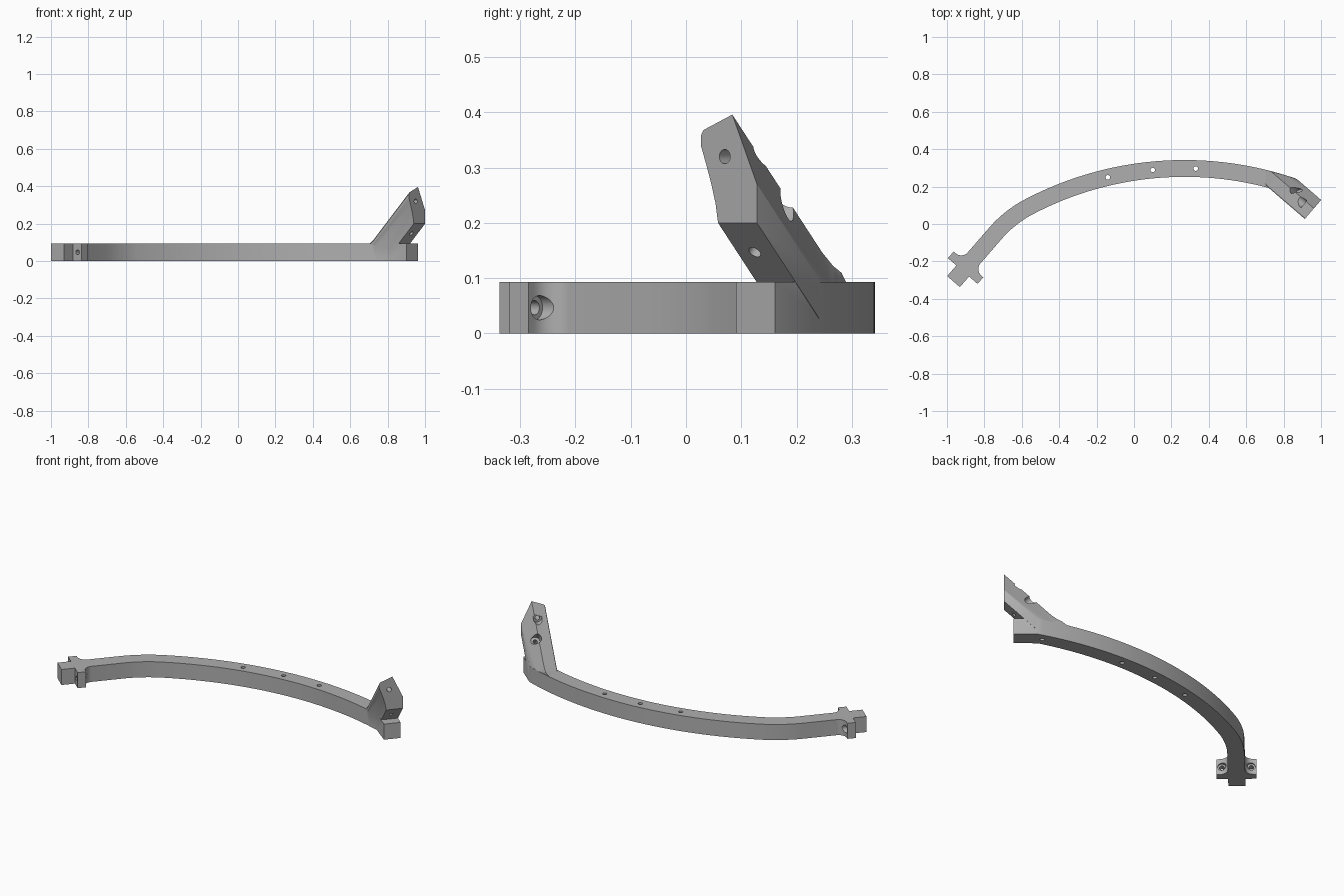
import bpy, bmesh, math
from mathutils import Vector

cube = bpy.data.objects.get("Cube")
if cube:
    bpy.data.objects.remove(cube, do_unlink=True)

HEIGHT, HALF = 0.093, 0.045
ARC_X, ARC_Y, RADIUS = 0.27, -1.493, 1.79
END = Vector((-0.965, -0.308))          # outer end of the straight section
U = Vector((0.656, 0.755))              # along the straight section
V = Vector((0.755, -0.656))             # across it

grey = bpy.data.materials.new("plain_grey")
grey.use_nodes = True
grey.diffuse_color = (0.43, 0.43, 0.43, 1)
grey.node_tree.nodes["Principled BSDF"].inputs["Base Color"].default_value = grey.diffuse_color


def make(name, bm):
    bmesh.ops.recalc_face_normals(bm, faces=bm.faces[:])
    mesh = bpy.data.meshes.new(name)
    bm.to_mesh(mesh)
    bm.free()
    mesh.materials.append(grey)
    obj = bpy.data.objects.new(name, mesh)
    bpy.context.collection.objects.link(obj)
    return obj


def loft(name, rings):
    bm = bmesh.new()
    loops = [[bm.verts.new(p) for p in ring] for ring in rings]
    for a, b in zip(loops, loops[1:]):
        for i in range(len(a)):
            j = (i + 1) % len(a)
            bm.faces.new((a[i], a[j], b[j], b[i]))
    bm.faces.new(loops[0])
    bm.faces.new(loops[-1])
    return make(name, bm)


def prism(name, outline, z0, z1):
    return loft(name, [[(p[0], p[1], z) for p in outline] for z in (z0, z1)])


def rod(start, end, r):
    axis = (end - start).normalized()
    side = axis.orthogonal().normalized()
    other = axis.cross(side)
    turns = [math.tau * i / 24 for i in range(24)]
    return loft("bore", [[c + r * (math.cos(a) * side + math.sin(a) * other) for a in turns]
                         for c in (start, end)])


def combine(target, tool, operation):
    mod = target.modifiers.new("combine", "BOOLEAN")
    mod.operation, mod.object, mod.solver = operation, tool, "EXACT"
    bpy.context.view_layer.update()
    graph = bpy.context.evaluated_depsgraph_get()
    result = bpy.data.meshes.new_from_object(target.evaluated_get(graph))
    target.modifiers.clear()
    target.data = result
    bpy.data.objects.remove(tool, do_unlink=True)


def arc(x, offset=0.0):
    r = RADIUS + offset
    return Vector((x, ARC_Y + math.sqrt(r * r - (x - ARC_X) ** 2)))


def spread(a, b, n):
    return [a + (b - a) * i / n for i in range(n + 1)]


def tip(t, w, z):
    """Point t back from the tip, w across the arm, at height z."""
    return Vector((0.94 + 0.652 * w - 0.758 * t, 0.058 + 0.758 * w + 0.652 * t, z))


# Curved bar: cross-shaped end, straight run, soft bend, long arc
def cross_side(s):
    pts = [(0, HALF), (0.075, HALF), (0.075, 0.105), (0.122, 0.105)]
    for a in spread(0, math.pi / 2, 8):
        pts.append((0.167 - 0.045 * math.cos(a), 0.09 - 0.045 * math.sin(a)))
    return [END + U * u + V * (s * v) for u, v in pts]


def bend_side(s):
    p0, p1, p2 = END + U * 0.35, Vector((-0.67, 0.03)), arc(-0.58)
    pts = []
    for k in spread(0, 1, 12):
        p = p0 * (1 - k) ** 2 + p1 * 2 * k * (1 - k) + p2 * k * k
        d = ((p1 - p0) * (1 - k) + (p2 - p1) * k).normalized()
        pts.append(p + Vector((d.y, -d.x)) * s * HALF)
    return pts


outer = cross_side(-1) + bend_side(-1) + [arc(x, HALF) for x in spread(-0.58, 0.866, 48)]
inner = cross_side(1) + bend_side(1) + [arc(x, -HALF) for x in spread(-0.54, 0.80, 44)]
bar = prism("curved_bar", outer + [tip(0.05, 0.093, 0), tip(0.05, 0, 0)] + inner[::-1], 0, HEIGHT)

# Raised arm: tip profile swept down and back, easing into the bar
profile = [(0, 0.2), (0.093, 0.2), (0.093, 0.27), (0.034, 0.396), (-0.035, 0.368),
           (-0.041, 0.358), (-0.041, 0.34), (-0.028, 0.305), (-0.016, 0.27), (-0.006, 0.235)]
path = [(0, 0), (0.25, 0.25), (0.28, 0.274), (0.31, 0.29), (0.34, 0.3), (0.37, 0.306), (0.4, 0.31)]
arm = loft("raised_arm", [[tip(t, w, z - drop) for w, z in profile] for t, drop in path])
limit = prism("limit", [arc(x, HALF - 0.001) for x in spread(0.5, 1.2, 24)]
              + [(1.2, -0.2), (0.5, -0.2)], 0.004, 0.6)
combine(arm, limit, "INTERSECT")
combine(bar, arm, "UNION")

# Vertical holes in the bar
for x, top in ((-0.14, 0.2), (0.10, 0.2), (0.33, 0.2), (0.81, 0.06)):
    p = arc(x)
    combine(bar, rod(Vector((p.x, p.y, -0.05)), Vector((p.x, p.y, top)), 0.012), "DIFFERENCE")

# Screw holes with recesses in the raised arm
bores = [
    (tip(-0.05, 0.016, 0.32), tip(0.3, 0.016, 0.32), 0.013),
    (tip(0.055, 0.016, 0.32), tip(0.3, 0.016, 0.32), 0.025),
    (tip(0.02, 0.042, 0.114), tip(0.25, 0.042, 0.344), 0.012),
    (tip(0.11, 0.042, 0.204), tip(0.25, 0.042, 0.344), 0.026),
]
# Screw holes with recesses in both ears of the cross-shaped end
for s in (-1, 1):
    for a, b, r in ((0.04, 0.2, 0.013), (0.112, 0.2, 0.022)):
        ends = [END + U * u + V * (s * 0.077) for u in (a, b)]
        bores.append((ends[0].to_3d() + Vector((0, 0, HEIGHT / 2)),
                      ends[1].to_3d() + Vector((0, 0, HEIGHT / 2)), r))
for start, end, r in bores:
    combine(bar, rod(start, end, r), "DIFFERENCE")

bpy.ops.object.select_all(action="DESELECT")
bar.select_set(True)
bpy.context.view_layer.objects.active = bar
bpy.ops.object.shade_smooth_by_angle(angle=math.radians(25))
